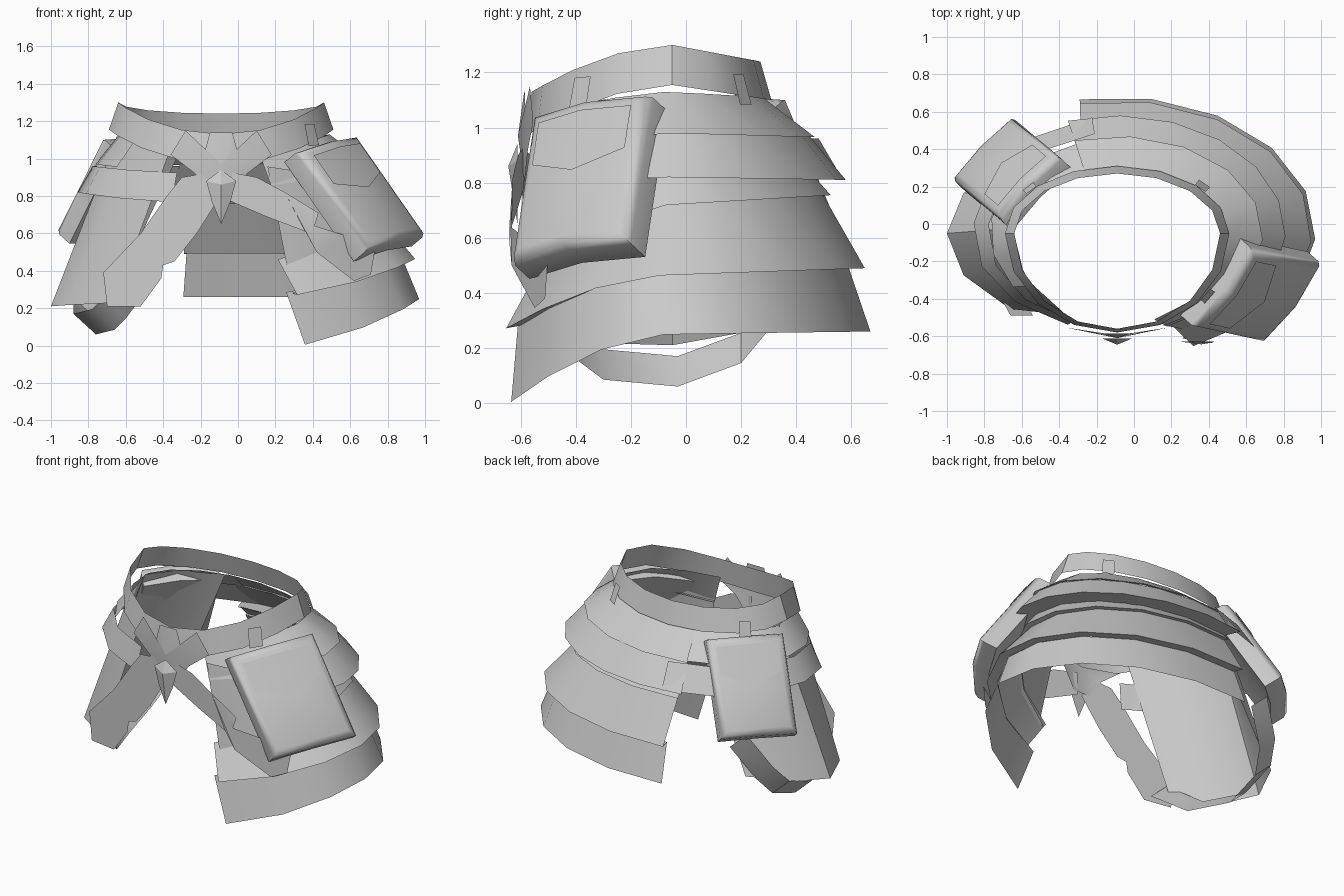
import bpy, bmesh, math
from mathutils import Vector, Matrix

old = bpy.data.objects.get("Cube")
if old:
    bpy.data.objects.remove(old, do_unlink=True)

grey = bpy.data.materials.new("plain_grey")
grey.use_nodes = True
COLOUR = (0.6, 0.6, 0.6, 1)
grey.diffuse_color = COLOUR
grey.node_tree.nodes["Principled BSDF"].inputs["Base Color"].default_value = COLOUR

CX, CY = -0.09, -0.05   # middle of the waist


def finish(name, bm, angle=35):
    mesh = bpy.data.meshes.new(name)
    bm.to_mesh(mesh)
    bm.free()
    mesh.materials.append(grey)
    ob = bpy.data.objects.new(name, mesh)
    bpy.context.collection.objects.link(ob)
    bpy.ops.object.select_all(action='DESELECT')
    ob.select_set(True)
    bpy.context.view_layer.objects.active = ob
    bpy.ops.object.shade_smooth_by_angle(angle=math.radians(angle))


def loft(name, rows):
    """Skin equal-length rows of points, facing outward."""
    bm = bmesh.new()
    grid = [[bm.verts.new(p) for p in row] for row in rows]
    for a, b in zip(grid, grid[1:]):
        for i in range(len(a) - 1):
            bm.faces.new((a[i], b[i], b[i + 1], a[i + 1]))
    bmesh.ops.remove_doubles(bm, verts=bm.verts, dist=0.0005)
    finish(name, bm)


def ring(start, end, count, rx, back, front, z_back, z_side, z_front):
    """Part of an oval around the waist whose height varies front to back."""
    pts = []
    for i in range(count + 1):
        a = math.radians(start + (end - start) * i / count)
        s = math.sin(a)
        y = CY + s * (back if s > 0 else front)
        z = z_side + ((z_back - z_side) * s if s > 0 else (z_front - z_side) * abs(s) ** 1.8)
        pts.append((CX + rx * math.cos(a), y, z))
    return pts


def band(name, top_arc, low_arc, n, top, *lower):
    """Flared plate; an extra lower ring folds its hem back inward."""
    loft(name, [ring(*top_arc, n, *top)] + [ring(*low_arc, n, *r) for r in lower])


def face_front(bm):
    bmesh.ops.recalc_face_normals(bm, faces=bm.faces)
    if sum(f.normal.y for f in bm.faces) > 0:
        bmesh.ops.reverse_faces(bm, faces=bm.faces)


def sheet(name, outline, depth):
    """Flat outline in x, z laid over the body by a depth rule."""
    bm = bmesh.new()
    face = bm.faces.new([bm.verts.new((x, 0, z)) for x, z in outline])
    bmesh.ops.triangulate(bm, faces=[face])
    for v in bm.verts:
        v.co.y = depth(v.co.x)
    face_front(bm)
    finish(name, bm)


# Waist belt
full = (-90, 270)
band("belt", full, full, 16,
     (0.55, 0.32, 0.51, 1.24, 1.30, 1.13), (0.60, 0.36, 0.53, 1.10, 1.155, 0.97))

# Overlapping skirt plates of the left side and back
arc = (-70, 107)
band("upper_plate", arc, arc, 8,
     (0.58, 0.33, 0.49, 1.11, 1.13, 1.03), (0.78, 0.52, 0.53, 0.965, 0.98, 0.84),
     (0.76, 0.50, 0.5, 0.968, 0.983, 0.845))
arc = (-38, 107)
band("hip_plate", arc, arc, 8,
     (0.76, 0.50, 0.50, 0.968, 0.983, 0.92), (0.90, 0.63, 0.54, 0.81, 0.82, 0.76),
     (0.77, 0.52, 0.50, 0.815, 0.825, 0.765))
band("middle_plate", (-71, 106), (-66, 104), 8,
     (0.76, 0.52, 0.52, 0.82, 0.84, 0.97), (0.86, 0.58, 0.56, 0.755, 0.72, 0.38),
     (0.81, 0.55, 0.54, 0.758, 0.725, 0.39))
band("lower_plate", (-68, 104), (-67, 101), 8,
     (0.81, 0.55, 0.54, 0.76, 0.73, 0.42), (1.04, 0.71, 0.655, 0.49, 0.465, 0.24),
     (0.97, 0.65, 0.60, 0.495, 0.475, 0.25))
band("bottom_plate", (-69, 101), (-65, 101), 8,
     (0.97, 0.65, 0.60, 0.495, 0.475, 0.26), (1.06, 0.73, 0.645, 0.26, 0.25, -0.043))

# Plate and band that wrap the right hip
arc = (105, 215)
band("right_upper_plate", arc, arc, 5,
     (0.56, 0.33, 0.49, 1.11, 1.12, 1.06), (0.68, 0.51, 0.50, 0.965, 0.97, 0.93))
arc = (100, 250)
band("hip_band", arc, arc, 6,
     (0.69, 0.54, 0.50, 0.96, 0.96, 0.92), (0.77, 0.63, 0.52, 0.81, 0.82, 0.76))

# Long flap over the right hip
band("right_flap", (110, 241), (129, 231), 4,
     (0.56, 0.34, 0.50, 1.10, 1.12, 1.03), (0.91, 0.50, 0.52, 0.30, 0.21, 0.24))

# Front straps with notched ends
sheet("left_strap", [(-0.06, 0.93), (0.1, 0.9), (0.25, 0.82), (0.43, 0.71), (0.41, 0.64),
                     (0.57, 0.59), (0.56, 0.53), (0.73, 0.5), (0.71, 0.38), (0.62, 0.345),
                     (0.42, 0.5), (0.36, 0.61), (0.15, 0.69), (-0.06, 0.78)],
      lambda x: -0.585 - 0.13 * (x + 0.09) if x < 0.38 else -0.65 + 0.42 * (x - 0.38))
sheet("right_strap", [(-0.18, 0.92), (-0.1, 0.79), (-0.22, 0.6), (-0.34, 0.45), (-0.4, 0.43),
                      (-0.41, 0.36), (-0.52, 0.21), (-0.7, 0.21), (-0.72, 0.39), (-0.52, 0.54),
                      (-0.43, 0.53), (-0.52, 0.6), (-0.38, 0.8), (-0.3, 0.9)],
      lambda x: -0.6 + 0.17 * abs(x + 0.09))

# Strap hanging in a loop below the right flap
path = [(-0.6, -0.49, 0.28), (-0.66, -0.38, 0.2), (-0.72, -0.3, 0.14), (-0.82, -0.03, 0.115),
        (-0.82, 0.2, 0.2), (-0.77, 0.3, 0.32), (-0.64, 0.38, 0.52)]
side = Vector((-0.06, 0, 0.055))
loft("hanging_strap", [[Vector(p) + side for p in path], [Vector(p) - side for p in path]])

# Star shaped buckle
half = [(0.06, 1.14), (0.09, 1.03), (0.19, 1.15), (0.27, 1.02), (0.14, 0.92), (0.06, 0.8)]
bm = bmesh.new()
rim = [bm.verts.new((CX + s * x, -0.595 + 0.15 * x, z))
       for s, pts in ((1, half), (-1, half[::-1])) for x, z in pts]
mid = bm.verts.new((CX, -0.61, 0.97))
for i, v in enumerate(rim):
    bm.faces.new((mid, rim[(i + 1) % len(rim)], v))
face_front(bm)
finish("buckle", bm, 60)

# Kite shaped pendant
bm = bmesh.new()
kite = [bm.verts.new((CX + x, -0.612, z))
        for x, z in ((0, 0.94), (0.08, 0.88), (0.05, 0.77), (0, 0.65), (-0.05, 0.77), (-0.08, 0.88))]
peak = bm.verts.new((CX, -0.645, 0.86))
for i, v in enumerate(kite):
    bm.faces.new((peak, kite[(i + 1) % len(kite)], v))
bm.faces.new(kite)
bmesh.ops.recalc_face_normals(bm, faces=bm.faces)
finish("pendant", bm, 20)


def pouch(name, centre, across, down, depth, bulge):
    """Soft box spanned by its width and height, bowed around the body, with a lid."""
    w, d = Vector(across), Vector(down)
    out = w.cross(d).normalized()
    if out.z < 0:
        out.negate()
    place = Matrix.Translation(centre) @ Matrix((w, d, out)).transposed().to_4x4()
    bm = bmesh.new()
    bmesh.ops.create_cube(bm, size=1)
    bmesh.ops.bisect_plane(bm, geom=bm.verts[:] + bm.edges[:] + bm.faces[:],
                           plane_co=(0, 0, 0), plane_no=(1, 0, 0))
    front_verts = [v for v in bm.verts if v.co.z > 0]
    for v in bm.verts:
        v.co.z = v.co.z * depth + (bulge if abs(v.co.x) < 0.01 else 0)
    bmesh.ops.transform(bm, matrix=place, verts=bm.verts)
    bmesh.ops.recalc_face_normals(bm, faces=bm.faces)
    rim = [e for e in bm.edges
           if e.verts[0] in front_verts and e.verts[1] in front_verts
           and e.calc_face_angle() > 0.9]
    bmesh.ops.bevel(bm, geom=rim, offset=0.04, segments=2, profile=0.5, affect='EDGES')
    finish(name, bm, 60)
    # Lid plate
    bm = bmesh.new()
    front = depth / 2 + 0.008
    edge = bulge * 0.2
    for s in (-1, 1):
        half_lid = ((0, -0.41, bulge), (s * 0.4, -0.41, edge), (s * 0.4, -0.12, edge), (0, 0, bulge))
        face = bm.faces.new([bm.verts.new(place @ Vector((x, y, front + b)))
                             for x, y, b in half_lid])
        face.normal_update()
        if face.normal.dot(out) < 0:
            face.normal_flip()
    bmesh.ops.remove_doubles(bm, verts=bm.verts, dist=0.001)
    finish(name + "_lid", bm)


pouch("left_pouch", (0.63, -0.355, 0.79), (0.31, 0.42, 0.08), (0.37, -0.08, -0.53), 0.13, 0.035)
pouch("right_pouch", (-0.655, 0.272, 0.83), (-0.32, -0.33, 0), (-0.25, 0.21, -0.5), 0.13, 0.02)

# Small loops holding the pouches and plates to the belt
for name, angle in (("left_loop", -38), ("back_loop", 42), ("right_loop", 140)):
    arc = (angle - 4, angle + 4)
    band(name, arc, arc, 1,
         (0.60, 0.36, 0.53, 1.19, 1.2, 1.16), (0.63, 0.4, 0.56, 1.08, 1.09, 1.04))
